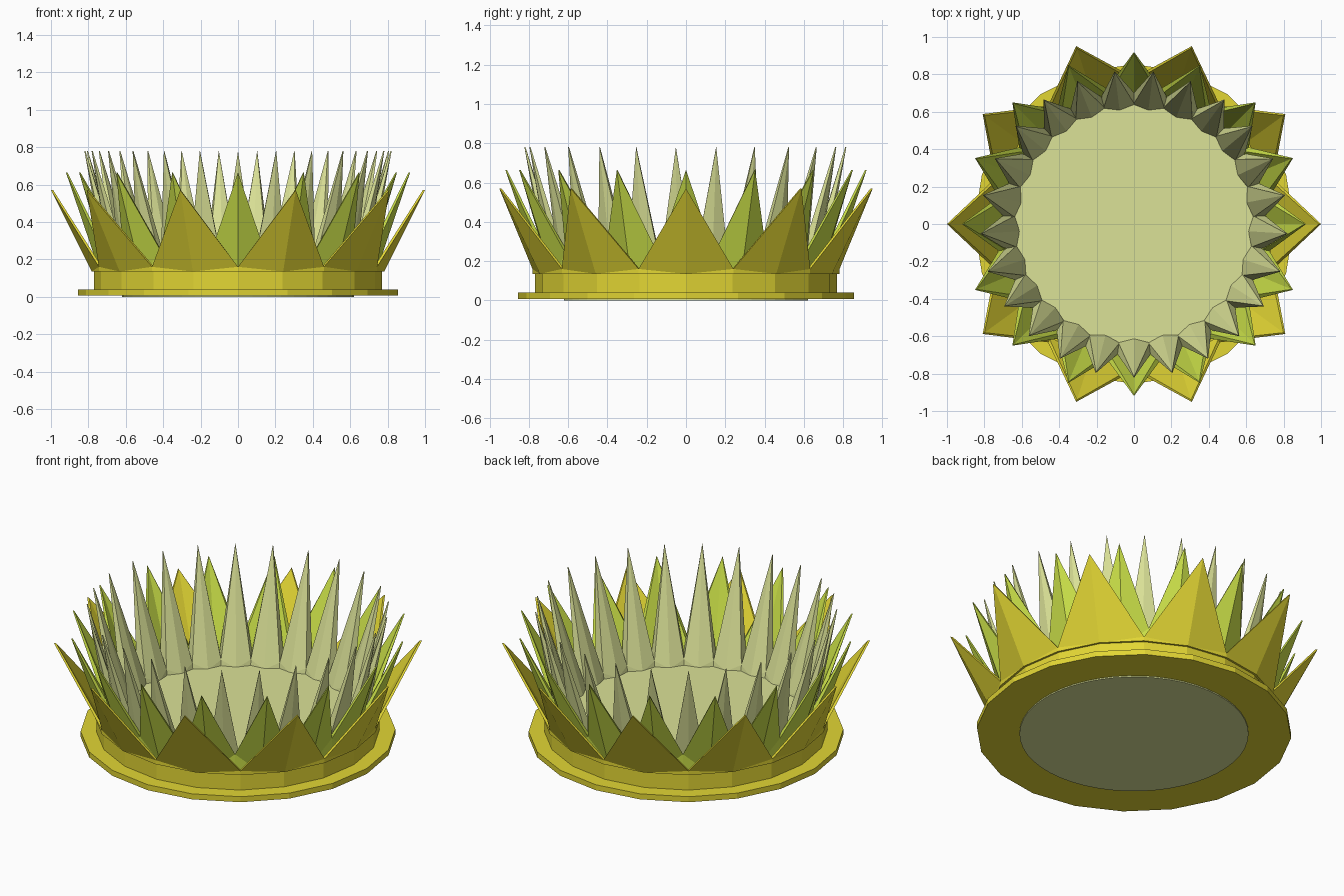
import bpy, bmesh, math

if "Cube" in bpy.data.objects:
    bpy.data.objects.remove(bpy.data.objects["Cube"])


def material(name, rgb):
    m = bpy.data.materials.new(name)
    m.diffuse_color = (*rgb, 1)
    m.use_nodes = True
    m.node_tree.nodes["Principled BSDF"].inputs["Base Color"].default_value = m.diffuse_color
    return m


gold = material("gold", (0.76, 0.67, 0.034))
green = material("leaf_green", (0.59, 0.74, 0.065))
pale = material("pale_green", (0.71, 0.76, 0.31))


def ring(name, n, phase, rows, mat):
    """Closed section swept round z; each row is (r, z) at the points and (r, z) at the valleys."""
    bm = bmesh.new()
    grid = []
    for row in rows:
        line = []
        for i in range(2 * n):
            r, z = row[2:] if i % 2 else row[:2]
            a = math.radians(phase) + math.pi * i / n
            line.append(bm.verts.new((r * math.cos(a), r * math.sin(a), z)))
        grid.append(line)
    for k, row in enumerate(rows):
        up = rows[(k + 1) % len(rows)]
        lo, hi = grid[k], grid[(k + 1) % len(rows)]
        rising, falling = up[1] > row[1] + 0.2, up[1] < row[1] - 0.2
        for i in range(2 * n):
            j = (i + 1) % (2 * n)
            t, v = (j, i) if i % 2 else (i, j)
            if rising:      # outer wall, folded from the foot of each point
                bm.faces.new((lo[t], lo[v], hi[v]))
                bm.faces.new((lo[t], hi[v], hi[t]))
            elif falling:   # inner wall, same fold
                bm.faces.new((hi[t], hi[v], lo[v]))
                bm.faces.new((hi[t], lo[v], lo[t]))
            else:
                bm.faces.new((lo[i], lo[j], hi[j], hi[i]))
    bmesh.ops.recalc_face_normals(bm, faces=bm.faces)
    me = bpy.data.meshes.new(name)
    bm.to_mesh(me)
    bm.free()
    me.materials.append(mat)
    ob = bpy.data.objects.new(name, me)
    bpy.context.collection.objects.link(ob)


def same(r, z):
    return (r, z, r, z)


def disc(name, radius, z0, z1, mat):
    bpy.ops.mesh.primitive_cylinder_add(vertices=50, radius=radius, depth=z1 - z0,
                                        location=(0, 0, (z0 + z1) / 2))
    bpy.context.object.name = name
    bpy.context.object.data.materials.append(mat)


# Flanged base band, 20 sides
ring("base_band", 10, 0, [same(0.62, 0.007), same(0.855, 0.007), same(0.855, 0.04),
                          same(0.77, 0.04), same(0.77, 0.14), same(0.70, 0.14),
                          same(0.70, 0.03), same(0.62, 0.015)], gold)

# Outer crown of ten broad points
ring("outer_points", 10, 0, [same(0.782, 0.135), (1.0, 0.57, 0.782, 0.16),
                             (0.988, 0.57, 0.765, 0.16), same(0.75, 0.135)], gold)

# Middle crown of sixteen solid points
ring("middle_points", 16, 90, [same(0.735, 0.12), (0.92, 0.665, 0.738, 0.24),
                               (0.912, 0.665, 0.70, 0.21), same(0.69, 0.12)], green)

# Inner crown of twenty-five slender solid points
ring("inner_points", 25, -90, [same(0.69, 0.05), (0.823, 0.78, 0.702, 0.19),
                               (0.817, 0.78, 0.645, 0.165),
                               (0.612, 0.125, 0.637, 0.125)], pale)

# Floor: raised inner disc and the underside plug
disc("floor_disc", 0.645, 0.05, 0.132, pale)
disc("underside_plug", 0.622, 0.0, 0.06, pale)
